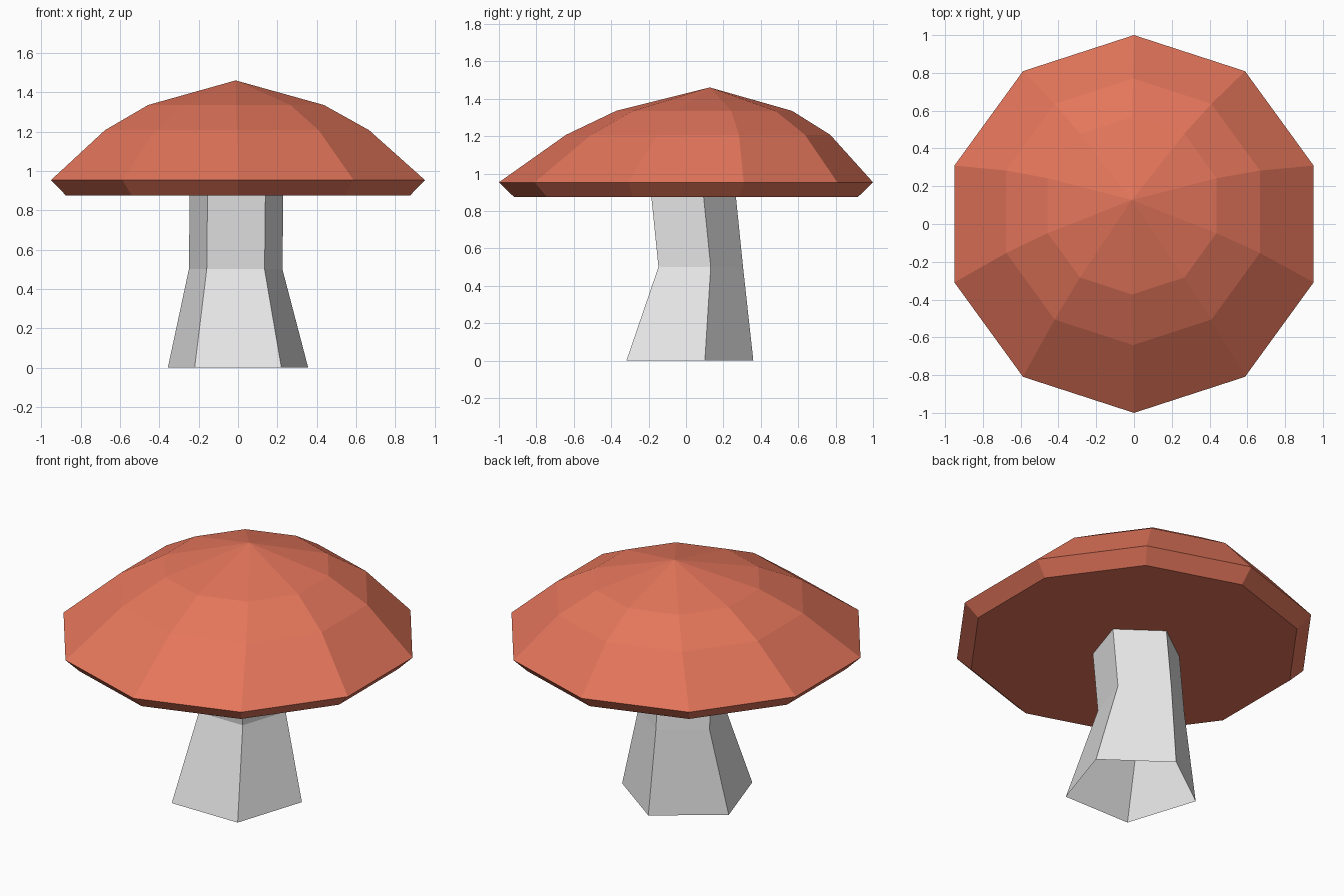
import bpy
import bmesh
from math import sin, cos, tau

default = bpy.data.objects.get("Cube")
if default:
    bpy.data.objects.remove(default, do_unlink=True)


def material(name, rgb):
    mat = bpy.data.materials.new(name)
    mat.use_nodes = True
    mat.diffuse_color = (*rgb, 1)
    mat.node_tree.nodes["Principled BSDF"].inputs["Base Color"].default_value = (*rgb, 1)
    return mat


def loft(name, sides, rings, mat, floor=False, tip=None):
    """Join polygon rings (x, y, z, radius), listed upwards, into a faceted skin."""
    bm = bmesh.new()
    loops = []
    for x, y, z, r in rings:
        angles = [tau * (0.25 + i / sides) for i in range(sides)]
        loops.append([bm.verts.new((x + r * cos(a), y + r * sin(a), z)) for a in angles])
    for low, high in zip(loops, loops[1:]):
        for i in range(sides):
            j = (i + 1) % sides
            bm.faces.new((low[i], low[j], high[j], high[i]))
    if floor:
        bm.faces.new(loops[0][::-1])
    if tip:
        peak = bm.verts.new(tip)
        for i in range(sides):
            bm.faces.new((loops[-1][i], loops[-1][(i + 1) % sides], peak))
    mesh = bpy.data.meshes.new(name)
    bm.to_mesh(mesh)
    bm.free()
    mesh.materials.append(mat)
    obj = bpy.data.objects.new(name, mesh)
    bpy.context.collection.objects.link(obj)
    return obj


red = material("cap red", (0.78, 0.18, 0.105))
grey = material("stem pale grey", (0.8, 0.8, 0.8))

# Bent five-sided stem, open underneath
loft("stem", 5, [(0, -0.015, 0, 0.375),
                 (-0.012, 0.055, 0.5, 0.25),
                 (-0.008, 0.017, 0.875, 0.25)], grey)

# Ten-sided cap with a bevelled rim and a peak leaning to the back
loft("cap", 10, [(0, 0, 0.875, 0.92),
                 (0, 0, 0.953, 1.0),
                 (-0.005, 0.065, 1.207, 0.706),
                 (-0.01, 0.097, 1.335, 0.47)], red,
     floor=True, tip=(-0.012, 0.127, 1.46))
